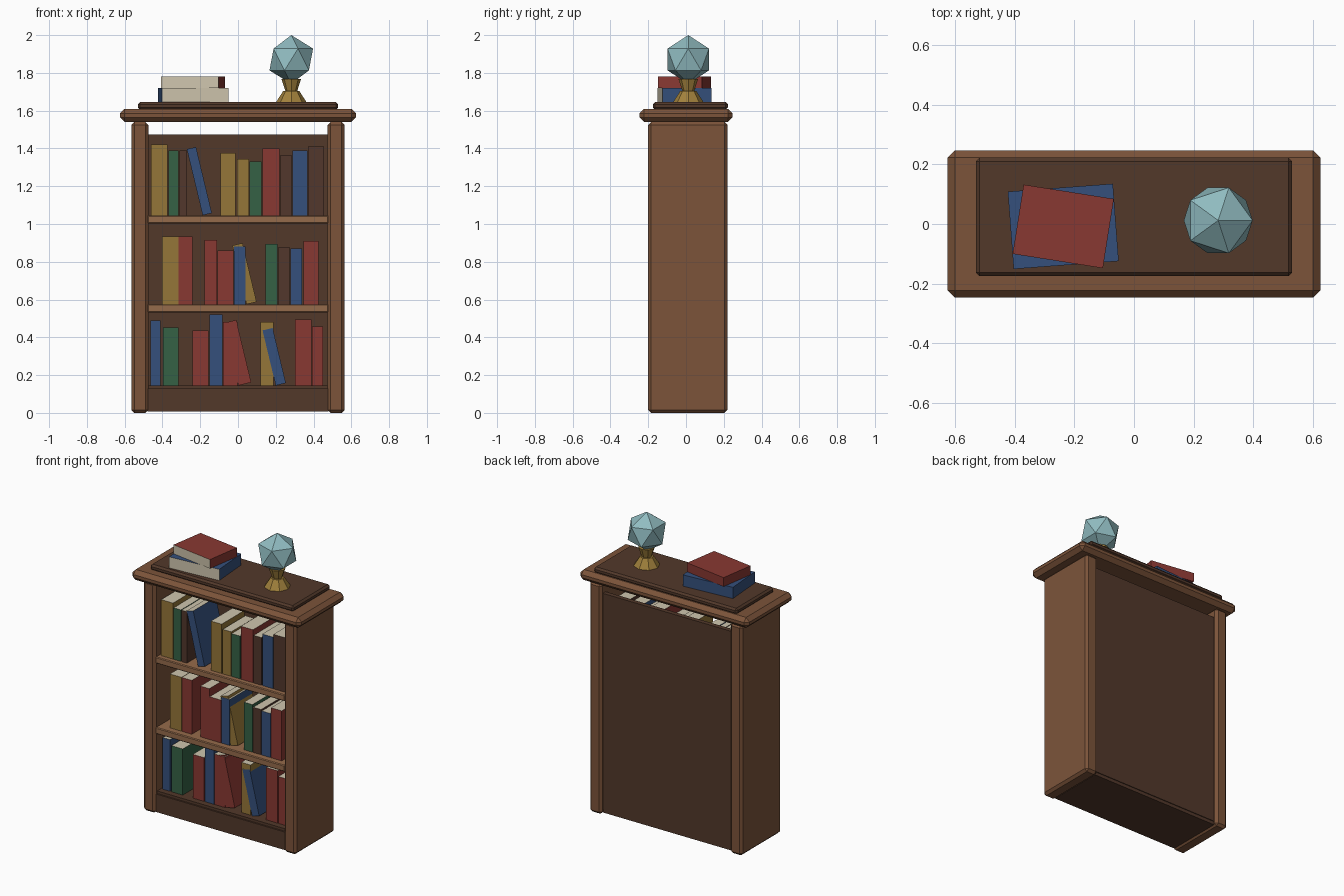
import bpy, bmesh, math
from mathutils import Matrix

if "Cube" in bpy.data.objects:
    bpy.data.objects.remove(bpy.data.objects["Cube"])

COLOURS = {
    "wood": (0.20, 0.088, 0.042), "dark_wood": (0.085, 0.040, 0.023),
    "shelf_wood": (0.30, 0.145, 0.07), "gold": (0.30, 0.18, 0.04),
    "red": (0.25, 0.04, 0.032), "blue": (0.035, 0.08, 0.20),
    "green": (0.035, 0.12, 0.06), "brown": (0.085, 0.038, 0.025),
    "cream": (0.62, 0.56, 0.42), "brass": (0.36, 0.22, 0.045),
    "glass": (0.28, 0.50, 0.53),
}
MATS = {}
for key, c in COLOURS.items():
    MATS[key] = bpy.data.materials.new(key)
    MATS[key].diffuse_color = (*c, 1)


def finish(name, bm, *mats):
    me = bpy.data.meshes.new(name)
    bm.to_mesh(me)
    bm.free()
    for m in mats:
        me.materials.append(MATS[m])
    ob = bpy.data.objects.new(name, me)
    bpy.context.collection.objects.link(ob)
    return ob


def box_bm(x, y, z):
    size = Matrix.Diagonal((x[1] - x[0], y[1] - y[0], z[1] - z[0], 1))
    mid = Matrix.Translation((sum(x) / 2, sum(y) / 2, sum(z) / 2))
    bm = bmesh.new()
    bmesh.ops.create_cube(bm, size=1, matrix=mid @ size)
    return bm


def board(name, x, y, z, mat, bevel=0.0):
    ob = finish(name, box_bm(x, y, z), mat)
    if bevel:
        mod = ob.modifiers.new("chamfer", "BEVEL")
        mod.width, mod.segments = bevel, 1
    return ob


def book(name, x, y, z, cover, page_axis, page_sign):
    """Box whose one face shows the pages."""
    bm = box_bm(x, y, z)
    bm.normal_update()
    for f in bm.faces:
        if f.normal[page_axis] * page_sign > 0.9:
            f.material_index = 1
    return finish(name, bm, cover, "cream")


# Cabinet
for side, s in (("left", -1), ("right", 1)):
    board(side + "_side", sorted((s * 0.475, s * 0.565)), (-0.20, 0.22), (0, 1.54), "wood", 0.016)
IN = (-0.478, 0.478)
board("back_panel", IN, (0.17, 0.20), (0.03, 1.475), "dark_wood")
board("plinth", IN, (-0.185, 0.195), (0.008, 0.128), "dark_wood")
board("floor_board", IN, (-0.175, 0.18), (0.12, 0.145), "dark_wood")
for i, z in enumerate((0.575, 1.046)):
    board(f"shelf_{i}", IN, (-0.19, 0.18), (z - 0.043, z), "shelf_wood", 0.005)
board("top_board", (-0.625, 0.625), (-0.247, 0.247), (1.54, 1.61), "wood", 0.025)
board("top_slab", (-0.53, 0.53), (-0.175, 0.222), (1.605, 1.645), "dark_wood", 0.012)

# Upright books per shelf: (left, right, top, colour)
ROWS = [
    (0.145, -0.135, [(-.462, -.409, .49, "blue"), (-.398, -.314, .453, "green"),
                     (-.24, -.156, .437, "red"), (-.15, -.082, .522, "blue"),
                     (-.08, -.002, .482, "red"), (.119, .187, .48, "gold"),
                     (.303, .388, .495, "red"), (.393, .451, .458, "red")]),
    (0.575, -0.145, [(-.402, -.316, .935, "gold"), (-.314, -.24, .935, "red"),
                     (-.177, -.111, .914, "red"), (-.108, -.024, .861, "red"),
                     (-.021, .04, .882, "blue"), (.145, .208, .893, "green"),
                     (.214, .272, .877, "brown"), (.277, .34, .869, "blue"),
                     (.346, .425, .909, "red")]),
    (1.046, -0.155, [(-.46, -.372, 1.42, "gold"), (-.367, -.314, 1.39, "green"),
                     (-.309, -.27, 1.39, "brown"), (-.092, -.013, 1.375, "gold"),
                     (-.005, .058, 1.343, "gold"), (.061, .124, 1.332, "green"),
                     (.129, .219, 1.40, "red"), (.224, .282, 1.364, "brown"),
                     (.288, .367, 1.39, "blue"), (.37, .456, 1.41, "brown")]),
]
for r, (base, front, books) in enumerate(ROWS):
    for i, (x0, x1, top, col) in enumerate(books):
        book(f"book_{r}_{i}", (x0, x1), (front, front + 0.24), (base, top), col, 2, 1)

# Leaning books: (foot x, base z, front y, thickness, height, colour)
LEANING = [(-.187, 1.046, -.155, .05, .36, "blue"), (.045, .575, -.142, .055, .32, "gold"),
           (.002, .145, -.133, .07, .34, "red"), (.20, .145, -.138, .055, .30, "blue")]
for i, (x, z, front, t, h, col) in enumerate(LEANING):
    ob = book(f"leaning_book_{i}", (0, t), (front, front + 0.24), (0, h), col, 2, 1)
    ob.location = (x, 0, z)
    ob.rotation_euler.y = -math.radians(13.5)

# Stacked books on top
for name, w, d, z0, z1, rot, col in (("stacked_book_lower", .353, .26, 1.645, 1.72, 4.3, "blue"),
                                     ("stacked_book_upper", .306, .235, 1.72, 1.78, -9, "red")):
    ob = book(name, (-w / 2, w / 2), (-d / 2, d / 2), (z0, z1), col, 1, -1)
    ob.location = (-0.237, -0.008, 0)
    ob.rotation_euler.z = math.radians(rot)

# Faceted orb on its stand
OX, OY = 0.282, 0.012
for name, r0, r1, z0, z1 in (("stand_foot", .082, .042, 1.643, 1.705),
                             ("stand_cup", .03, .052, 1.70, 1.768)):
    bm = bmesh.new()
    bmesh.ops.create_cone(bm, cap_ends=True, segments=8, radius1=r0, radius2=r1, depth=z1 - z0,
                          matrix=Matrix.Translation((OX, OY, (z0 + z1) / 2)))
    finish(name, bm, "brass")
bm = bmesh.new()
bmesh.ops.create_icosphere(bm, subdivisions=1, radius=0.129,
                           matrix=Matrix.Translation((OX, OY, 1.871)))
finish("orb", bm, "glass")

for m in bpy.data.materials:
    if m.users and not m.is_grease_pencil:
        m.use_nodes = True
        m.node_tree.nodes["Principled BSDF"].inputs["Base Color"].default_value = m.diffuse_color
